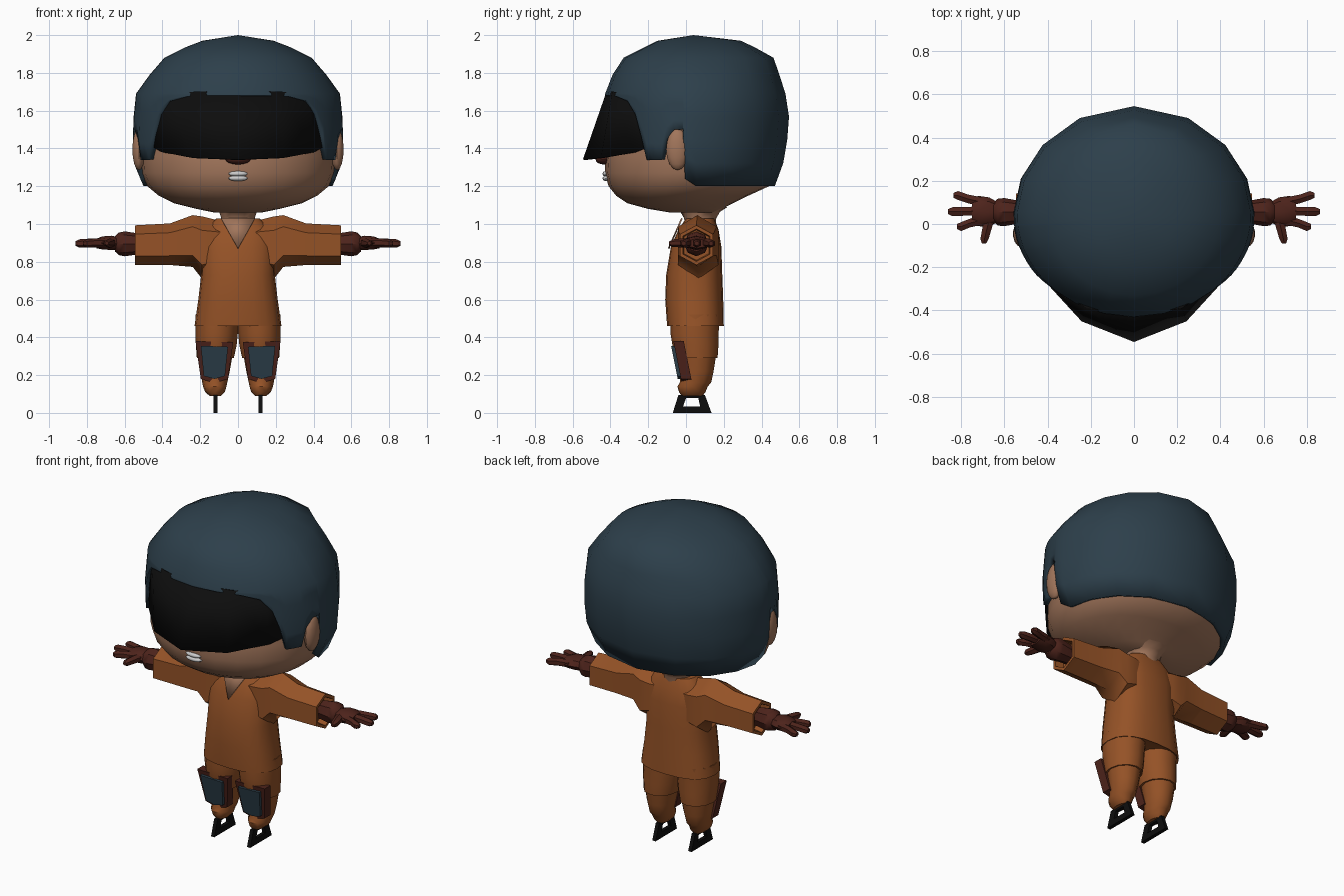
import bpy, bmesh
from math import sin, cos, pi, radians
from mathutils import Vector, Matrix

if "Cube" in bpy.data.objects:
    bpy.data.objects.remove(bpy.data.objects["Cube"])


def material(name, rgb):
    m = bpy.data.materials.new(name)
    m.diffuse_color = (*rgb, 1)
    m.use_nodes = True
    m.node_tree.nodes["Principled BSDF"].inputs["Base Color"].default_value = m.diffuse_color
    return m


ORANGE = material("orange_cloth", (.30, .085, .02))
BLUE = material("slate_blue", (.026, .05, .07))
BROWN = material("dark_leather", (.075, .017, .011))
SKIN = material("skin", (.36, .18, .105))
BLACK = material("black", (.004, .004, .004))
WHITE = material("teeth", (.6, .6, .6))


def build(name, verts, faces, mat, mirror=False, thick=0, offset=0, angle=40):
    bm = bmesh.new()
    vs = [bm.verts.new(v) for v in verts]
    for f in faces:
        bm.faces.new([vs[i] for i in f])
    bmesh.ops.recalc_face_normals(bm, faces=bm.faces)
    me = bpy.data.meshes.new(name)
    bm.to_mesh(me)
    bm.free()
    ob = bpy.data.objects.new(name, me)
    bpy.context.collection.objects.link(ob)
    me.materials.append(mat)
    if thick:
        s = ob.modifiers.new("thickness", 'SOLIDIFY')
        s.thickness, s.offset = thick, offset
    if mirror:
        m = ob.modifiers.new("mirror", 'MIRROR')
        m.use_mirror_merge = False
    bpy.ops.object.select_all(action='DESELECT')
    ob.select_set(True)
    bpy.context.view_layer.objects.active = ob
    if angle:
        bpy.ops.object.shade_smooth_by_angle(angle=radians(angle))
    return ob


def loft(name, rings, mat, axis='z', n=16, e=1.0, **kw):
    """Rings are (position on axis, centre1, radius1, centre2, radius2)."""
    verts = []
    for p, c1, r1, c2, r2 in rings:
        for k in range(n):
            a = pi / 2 + 2 * pi * k / n
            u, w = cos(a), sin(a)
            u = c1 + r1 * abs(u) ** e * (1 if u > 0 else -1)
            w = c2 + r2 * abs(w) ** e * (1 if w > 0 else -1)
            verts.append({'x': (p, u, w), 'y': (u, p, w), 'z': (u, w, p)}[axis])
    m = len(rings)
    faces = [(i*n+k, i*n+(k+1) % n, (i+1)*n+(k+1) % n, (i+1)*n+k)
             for i in range(m-1) for k in range(n)]
    faces += [tuple(range(n)), tuple(range((m-1)*n, m*n))]
    return build(name, verts, faces, mat, **kw)


def body(rows):
    """(z, half width, front y, back y) -> loft rings."""
    return [(z, 0, rx, (f+b)/2, (b-f)/2) for z, rx, f, b in rows]


def lerp(table, x):
    for (a, u), (b, v) in zip(table, table[1:]):
        if x <= b:
            return u + (v-u) * (x-a) / (b-a)
    return table[-1][1]


# Helmet: columns of points hung from the crown down to a cut lower edge
edge = [(0, 1.68), (15, 1.68), (30, 1.675), (42, 1.65), (49, 1.58), (54, 1.46), (58, 1.34),
        (63, 1.34), (69, 1.34), (72, 1.45), (77, 1.5), (83, 1.5), (84.5, 1.24), (92, 1.2),
        (110, 1.2), (130, 1.2), (153, 1.2), (180, 1.2)]
side = [(1.2, .50), (1.3, .55), (1.5, .56), (1.69, .54), (1.87, .41), (1.965, .22), (2, 0)]
back = [(1.2, .43), (1.35, .485), (1.55, .508), (1.7, .485), (1.89, .42), (1.975, .24), (2, 0)]
front = [(1.2, .47), (1.68, .47), (1.75, .455), (1.88, .37), (1.97, .19), (2, 0)]
cols = edge + [(360 - a, z) for a, z in edge[-2:0:-1]]
hv, hf, rows = [(0, .04, 2)], [], 9
for a, low in cols:
    zs = [1.97, 1.935, 1.88, 1.79, 1.69] + [1.69 + (low-1.69)*t for t in (.25, .5, .75, 1)]
    for z in zs:
        c = cos(radians(a))
        ry = lerp(front if c > 0 else back, z)
        hv.append((lerp(side, z)*sin(radians(a)), .04 - ry*c, z))
for i in range(len(cols)):
    p, q = 1 + i*rows, 1 + (i+1) % len(cols) * rows
    hf.append((0, p, q))
    hf += [(p+j, p+j+1, q+j+1, q+j) for j in range(rows-1)]
build("helmet", hv, hf, BLUE, thick=.04, offset=-1, angle=60)

# Head, neck and face
loft("head", body([(1.06, .12, -.08, .16), (1.08, .22, -.20, .19), (1.11, .34, -.31, .25),
                   (1.15, .42, -.37, .33), (1.2, .48, -.41, .44), (1.27, .51, -.43, .47),
                   (1.36, .515, -.425, .49), (1.5, .515, -.40, .5), (1.7, .46, -.36, .44),
                   (1.88, .25, -.2, .28)]), SKIN, n=24, angle=60)
loft("neck", body([(.95, .09, 0, .16), (1.03, .088, -.01, .16), (1.065, .10, -.03, .18),
                   (1.09, .15, -.09, .22)]), SKIN)
build("collar_opening", [(-.09, -.022, 1.03), (.09, -.022, 1.03), (0, -.092, .87)],
      [(0, 1, 2)], SKIN, thick=.008)


def blob(name, centre, size, mat, **kw):
    bm = bmesh.new()
    bmesh.ops.create_uvsphere(bm, u_segments=14, v_segments=8, radius=1,
                              matrix=Matrix.LocRotScale(Vector(centre), None, Vector(size)))
    bm.verts.index_update()
    v = [x.co.copy() for x in bm.verts]
    f = [[x.index for x in p.verts] for p in bm.faces]
    bm.free()
    return build(name, v, f, mat, **kw)


blob("ear", (.525, -.045, 1.395), (.035, .06, .11), SKIN, mirror=True)
blob("nose", (0, -.435, 1.345), (.07, .045, .03), BROWN)
for z, part in ((1.266, "upper_teeth"), (1.242, "lower_teeth")):
    blob(part, (0, -.42, z), (.052, .022, .015), WHITE)

# Visor: flared sheet running from brow to cheek line
top = [(0, -.415, 1.70), (.22, -.385, 1.70), (.37, -.28, 1.69), (.46, -.17, 1.66)]
bot = [(0, -.54, 1.34), (.24, -.445, 1.35), (.40, -.27, 1.38), (.47, -.17, 1.42)]
flip = lambda pts: [(-x, y, z) for x, y, z in pts[:0:-1]] + pts
build("visor", flip(top) + flip(bot), [(i, i+1, i+8, i+7) for i in range(6)],
      BLACK, thick=.012, angle=30)

# Shirt: torso and open sleeves
loft("shirt_body", body([(.47, .20, -.08, .18), (.46, .23, -.10, .2), (.6, .21, -.11, .197),
                         (.73, .195, -.105, .192), (.88, .195, -.08, .187),
                         (.97, .18, -.04, .172), (1.03, .115, 0, .15)]),
     ORANGE, n=20, e=.8)
loft("sleeve", [(.04, .06, .10, .88, .13), (.13, .065, .12, .88, .145),
                (.19, .065, .12, .875, .165), (.24, .06, .115, .91, .137),
                (.36, .055, .105, .893, .11), (.545, .055, .098, .888, .105),
                (.545, .055, .08, .888, .086), (.49, .055, .075, .888, .08)],
     ORANGE, axis='x', n=6, e=.85, mirror=True, angle=50)

# Trousers, lower legs and boots
loft("trouser_leg", [(.52, .11, .115, .05, .13), (.42, .113, .112, .045, .127),
                     (.36, .115, .108, .05, .122), (.29, .12, .098, .055, .112),
                     (.29, .12, .08, .055, .09)], ORANGE, n=12, mirror=True)
loft("lower_leg", [(.31, .12, .092, .06, .1), (.22, .122, .078, .058, .088),
                   (.16, .123, .066, .05, .083), (.14, .123, .062, .035, .08),
                   (.11, .122, .052, .033, .07), (.09, .12, .03, .033, .055)],
     ORANGE, n=12, mirror=True)

# Skate blades: trapezoid frame with a window
outer = [(-.07, 0), (.135, 0), (.10, .095), (-.04, .095)]
inner = [(-.015, .035), (.075, .035), (.065, .078), (.0, .078)]
build("skate_blade", [(.12, y, z) for y, z in outer + inner],
      [(i, (i+1) % 4, 4 + (i+1) % 4, 4 + i) for i in range(4)],
      BLACK, thick=.022, mirror=True, angle=0)


# Shin pads: tilted five-sided slabs
def pad(name, outline, y0, y1, mat):
    n = len(outline)
    slope = lambda z: (.37 - z) * .2
    v = [(.125 + x, y + slope(z), z) for y in (y0, y1) for x, z in outline]
    f = [tuple(range(n)), tuple(range(n, 2*n))]
    f += [(i, (i+1) % n, n + (i+1) % n, n + i) for i in range(n)]
    build(name, v, f, mat, mirror=True, angle=0)


pad("shin_pad_border", [(-.10, .375), (.10, .38), (.072, .18), (0, .158), (-.072, .18)],
    -.065, -.01, BROWN)
pad("shin_pad_panel", [(-.072, .35), (.072, .355), (.056, .195), (0, .18), (-.056, .195)],
    -.082, -.06, BLUE)

# Gloves: cuff, palm, three fingers and a thumb
loft("glove_cuff", [(.48, .055, .05, .89, .05), (.545, .055, .055, .895, .058),
                    (.60, .055, .065, .895, .066), (.63, .055, .062, .895, .06),
                    (.65, .055, .045, .895, .042)], BROWN, axis='x', n=8, mirror=True)
loft("glove_palm", [(.63, .055, .045, .895, .035), (.67, .055, .068, .9, .038),
                    (.72, .06, .07, .9, .034), (.75, .06, .055, .897, .025)],
     BROWN, axis='x', n=8, mirror=True)
for name, y0, y1, tip in (("outer_finger", .10, .132, .835), ("middle_finger", .06, .057, .86),
                          ("inner_finger", .02, -.012, .82)):
    loft(name, [(.70, y0, .026, .9, .024), ((tip+.70)/2, (y0+y1)/2, .023, .9, .023),
                (tip-.02, y1, .024, .897, .022), (tip, y1, .013, .897, .012)],
         BROWN, axis='x', n=6, mirror=True)
loft("thumb", [(.04, .665, .03, .9, .026), (-.02, .68, .025, .9, .024),
               (-.07, .692, .022, .898, .02), (-.09, .694, .011, .898, .01)],
     BROWN, axis='y', n=6, mirror=True)
